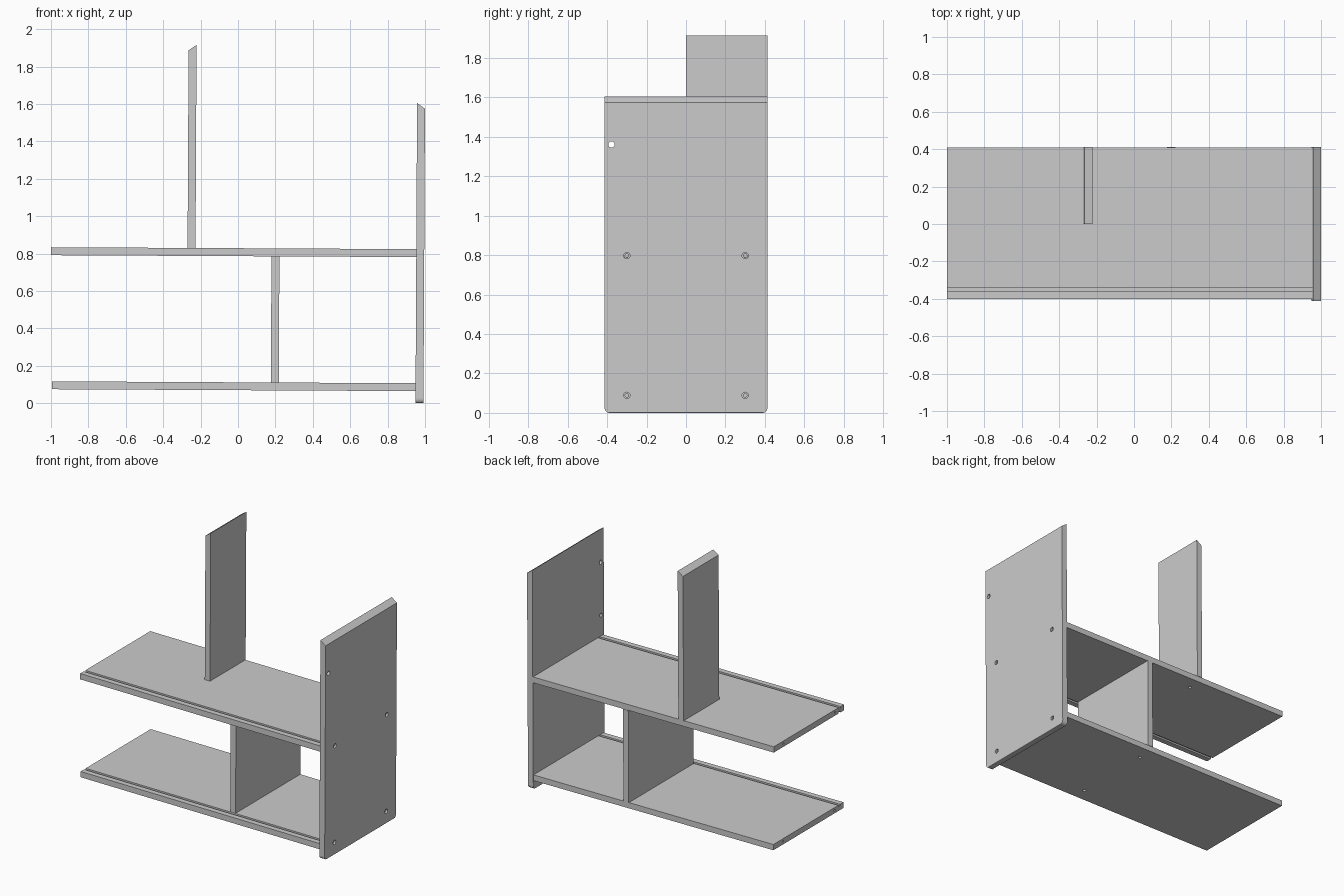
import bpy, bmesh, math
from mathutils import Matrix, Vector

if "Cube" in bpy.data.objects:
    bpy.data.objects.remove(bpy.data.objects["Cube"])

TILT = Matrix.Rotation(0.0052, 4, 'Y')   # the whole unit leans very slightly
X, Y, Z = Vector((1, 0, 0)), Vector((0, 1, 0)), Vector((0, 0, 1))


def make_object(name, bm):
    bmesh.ops.recalc_face_normals(bm, faces=bm.faces)
    mesh = bpy.data.meshes.new(name)
    bm.to_mesh(mesh)
    bm.free()
    obj = bpy.data.objects.new(name, mesh)
    bpy.context.collection.objects.link(obj)
    return obj


def board(name, axis, profile, start, end, corner=0.0):
    """Extrude a 2D profile along x (y,z points) or y (x,z points)."""
    bm = bmesh.new()
    if axis == 'X':
        verts = [bm.verts.new((start, a, b)) for a, b in profile]
        move = X * (end - start)
    else:
        verts = [bm.verts.new((a, start, b)) for a, b in profile]
        move = Y * (end - start)
    face = bm.faces.new(verts)
    ext = bmesh.ops.extrude_face_region(bm, geom=[face])
    bmesh.ops.translate(bm, vec=move, verts=[v for v in ext['geom']
                                             if isinstance(v, bmesh.types.BMVert)])
    if corner:
        low = min(v.co.z for v in bm.verts)

        def bottom(along):
            return [e for e in bm.edges
                    if all(v.co.z < low + 1e-4 for v in e.verts)
                    and abs((e.verts[0].co - e.verts[1].co).normalized().dot(along)) > 0.9]
        bmesh.ops.bevel(bm, geom=bottom(X), offset=corner, segments=4,
                        profile=0.5, affect='EDGES')
        bmesh.ops.bevel(bm, geom=bottom(Y), offset=0.005, segments=2,
                        profile=0.5, affect='EDGES')
    return make_object(name, bm)


def drill(obj, holes):
    """Cut holes given as (point on surface, inward direction, radius, depth)."""
    cutters = []
    for point, direction, radius, depth in holes:
        d = Vector(direction).normalized()
        bm = bmesh.new()
        bmesh.ops.create_cone(bm, cap_ends=True, segments=16, radius1=radius,
                              radius2=radius, depth=depth + 0.02)
        rot = Z.rotation_difference(d).to_matrix().to_4x4()
        centre = Vector(point) + d * (depth - 0.02) / 2
        bm.transform(Matrix.Translation(centre) @ rot)
        cutter = make_object("hole_cutter", bm)
        cutter.hide_render = True
        mod = obj.modifiers.new("hole", 'BOOLEAN')
        mod.operation, mod.solver, mod.object = 'DIFFERENCE', 'EXACT', cutter
        cutters.append(cutter)
    graph = bpy.context.evaluated_depsgraph_get()
    mesh = bpy.data.meshes.new_from_object(obj.evaluated_get(graph))
    obj.modifiers.clear()
    obj.data = mesh
    for cutter in cutters:
        bpy.data.objects.remove(cutter)


parts = []

# Shelves with a sliding-panel groove near the front edge
F, B, G0, G1, D = -0.402, 0.410, -0.362, -0.342, 0.012


def shelf(name, left, z0, z1, groove_below):
    prof = [(F, z0)]
    if groove_below:
        prof += [(G0, z0), (G0, z0 + D), (G1, z0 + D), (G1, z0)]
    prof += [(B, z0), (B, z1), (G1, z1), (G1, z1 - D), (G0, z1 - D), (G0, z1), (F, z1)]
    obj = board(name, 'X', prof, left, 0.949)
    mid = (z0 + z1) / 2
    holes = [((left, y, mid), X, r, 0.04)
             for y, r in ((-0.3, 0.007), (0, 0.011), (0.3, 0.007))]
    if groove_below:
        holes.append(((-0.25, 0.31, z0), Z, 0.012, 0.022))
    else:
        holes += [((0.198, y, z0), Z, 0.012, 0.022) for y in (-0.3, 0.3)]
    drill(obj, holes)
    parts.append(obj)


shelf("lower_shelf", -0.996, 0.0695, 0.1115, False)
shelf("upper_shelf", -1.003, 0.786, 0.8285, True)

# Right side panel with mitred top, screw holes and hinge holes
x0, x1, top_in, top_out = 0.949, 0.9915, 1.610, 1.580
side = board("right_side_panel", 'Y',
             [(x0, 0.005), (x1, 0.005), (x1, top_out), (x0, top_in)],
             -0.413, 0.413, corner=0.025)
holes = []
for y in (-0.3, 0.3):
    for z in (0.094, 0.803):
        holes.append(((x1, y, z), -X, 0.016, 0.014))
        holes.append(((x1, y, z), -X, 0.009, 0.028))
holes.append(((x1, -0.378, 1.366), -X, 0.016, 0.06))
holes.append(((x0, -0.378, 0.98), X, 0.014, 0.02))
slope = Vector((top_out - top_in, 0, -(x1 - x0)))
for y, r in ((-0.31, 0.007), (0, 0.012), (0.305, 0.007)):
    holes.append((((x0 + x1) / 2 + 0.006, y, (top_in + top_out) / 2 - 0.004), slope, r, 0.022))
drill(side, holes)
parts.append(side)

# Divider between the two shelves
parts.append(board("lower_divider", 'Y',
                   [(0.175, 0.1115), (0.2175, 0.1115), (0.2175, 0.786), (0.175, 0.786)],
                   -0.340, 0.413))

# Tall half-depth divider above the upper shelf, mitred the other way
x0, x1, top_l, top_r = -0.274, -0.2315, 1.885, 1.914
tall = board("tall_divider", 'Y',
             [(x0, 0.8285), (x1, 0.8285), (x1, top_r), (x0, top_l)], 0.0, 0.413)
slope = Vector((top_r - top_l, 0, -(x1 - x0)))
drill(tall, [(((x0 + x1) / 2 - 0.005, y, (top_l + top_r) / 2 - 0.0035), slope, r, 0.022)
             for y, r in ((0.107, 0.012), (0.307, 0.007))])
parts.append(tall)

for obj in parts:
    obj.data.transform(TILT)
